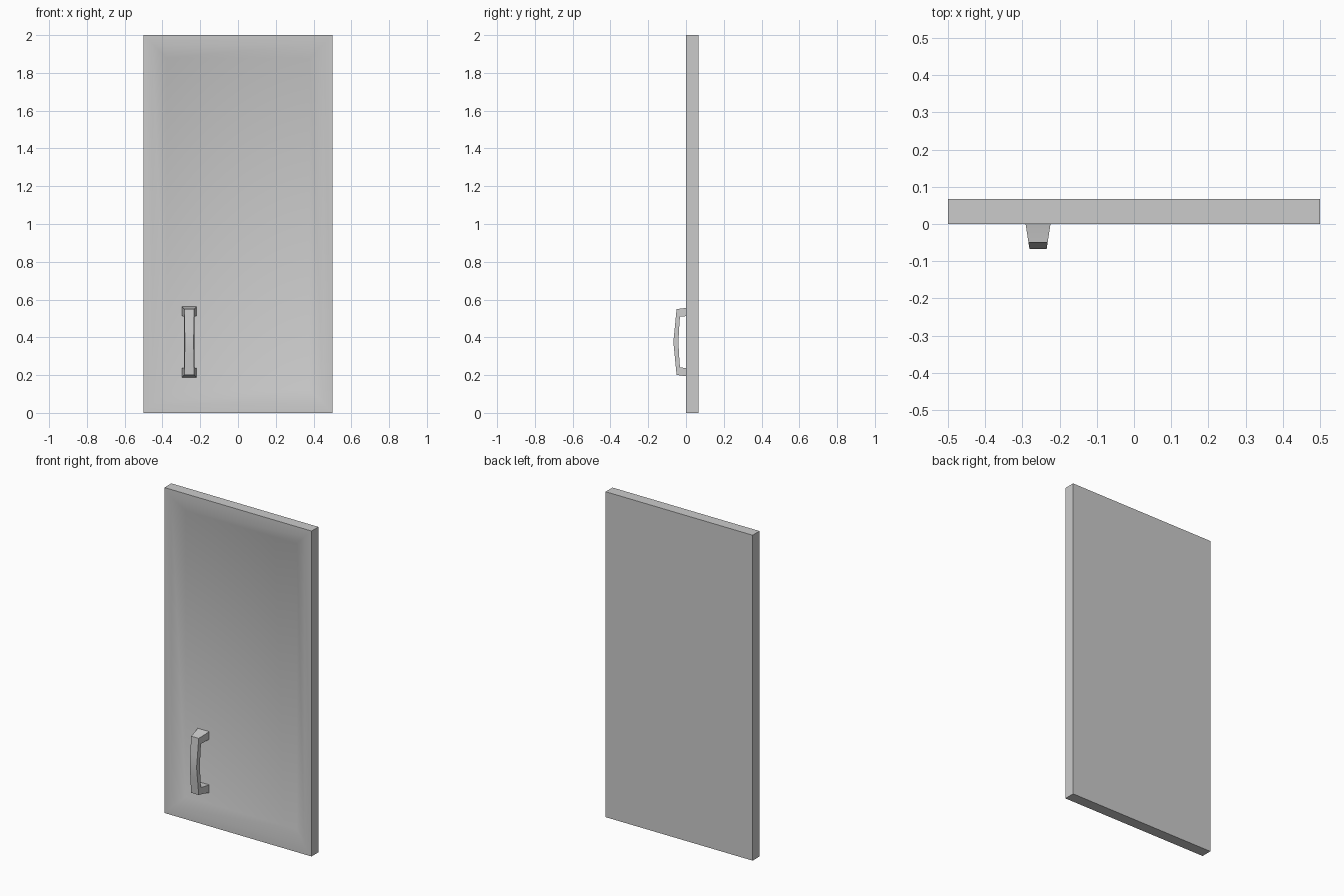
import bpy, bmesh
from math import radians

if "Cube" in bpy.data.objects:
    bpy.data.objects.remove(bpy.data.objects["Cube"])

CX = -0.258           # handle centre line
RECESS = 0.032        # depth of the sunken panel


def finish(name, bm):
    bmesh.ops.recalc_face_normals(bm, faces=bm.faces)
    mesh = bpy.data.meshes.new(name)
    bm.to_mesh(mesh)
    bm.free()
    obj = bpy.data.objects.new(name, mesh)
    bpy.context.collection.objects.link(obj)
    bpy.ops.object.select_all(action='DESELECT')
    obj.select_set(True)
    bpy.context.view_layer.objects.active = obj
    bpy.ops.object.shade_smooth_by_angle(angle=radians(30))
    return obj


def loft(bm, rings):
    # Skin four-cornered rings and cap both ends
    rows = [[bm.verts.new(co) for co in ring] for ring in rings]
    for a, b in zip(rows, rows[1:]):
        for i in range(4):
            j = (i + 1) % 4
            bm.faces.new((a[i], a[j], b[j], b[i]))
    bm.faces.new(rows[0])
    bm.faces.new(rows[-1])


def door_ring(inset, y):
    x, lo, hi = 0.5 - inset, inset, 2 - inset
    return [(-x, y, lo), (x, y, lo), (x, y, hi), (-x, y, hi)]


# Door slab with frame, sloped border and sunken panel
bm = bmesh.new()
loft(bm, [door_ring(0, 0.067), door_ring(0, 0),
          door_ring(0.047, 0), door_ring(0.122, RECESS)])
finish("cabinet_door", bm)


# Bow handle: outer and inner (y, z offset) pairs from lower foot to middle
half = [((RECESS, -0.188), (RECESS, -0.139)),
        ((0.0, -0.181), (0.0, -0.137)),
        ((-0.05, -0.174), (-0.032, -0.135)),
        ((-0.060, -0.070), (-0.037, -0.065))]
middle = [((-0.067, 0), (-0.040, 0))]
upper = [tuple((y, -z) for y, z in pair) for pair in reversed(half)]


def handle_ring(pair):
    ring = []
    for (y, z), signs in zip(pair, ((-1, 1), (1, -1))):
        w = 0.0335 + 0.155 * y     # feet flare towards the door
        ring += [(CX + s * w, y, 0.375 + z) for s in signs]
    return ring


bm = bmesh.new()
loft(bm, [handle_ring(p) for p in half + middle + upper])
finish("handle", bm)
